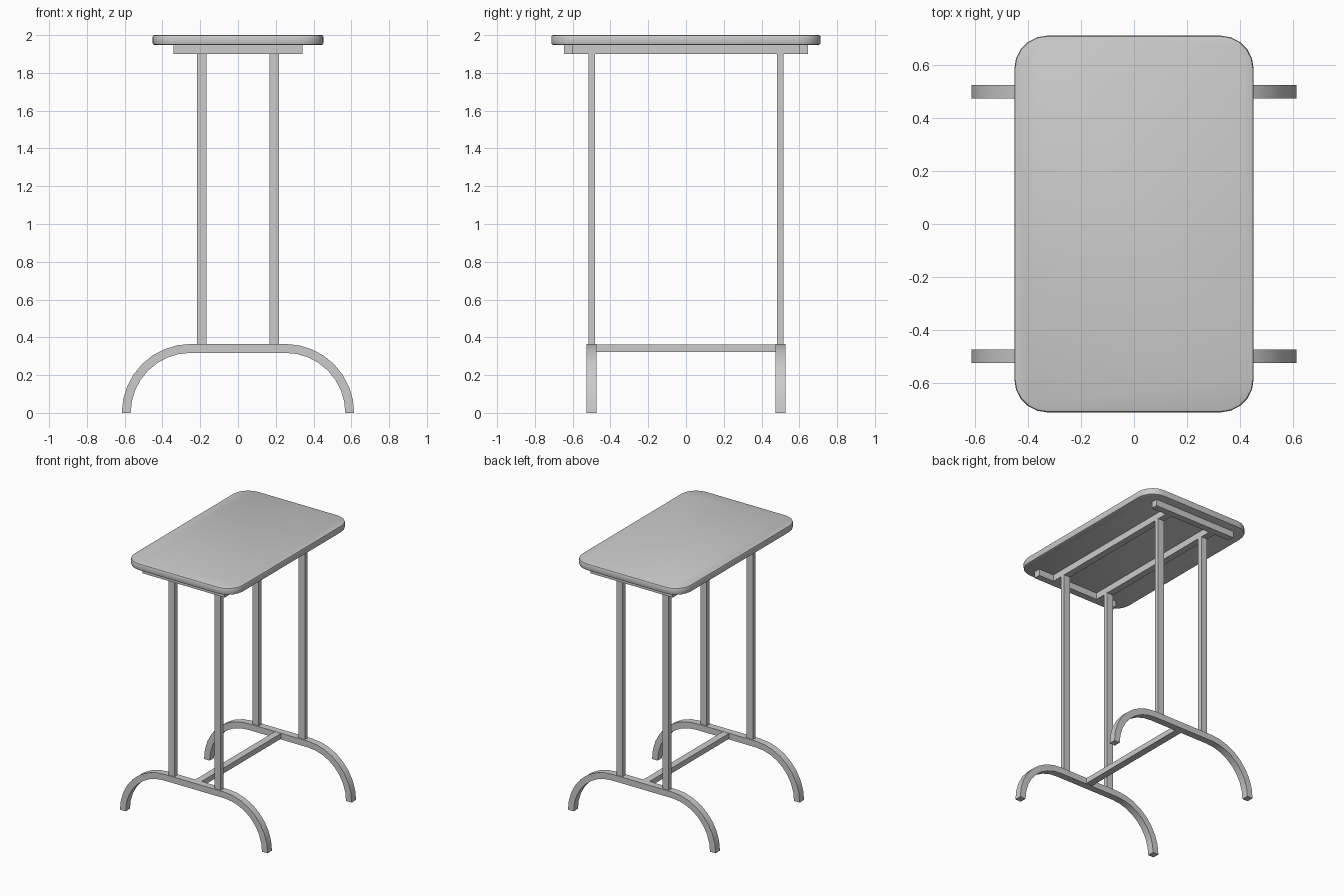
import bpy, bmesh, math
from mathutils import Vector

cube = bpy.data.objects.get("Cube")
if cube:
    bpy.data.objects.remove(cube, do_unlink=True)

grey = bpy.data.materials.new("plain_grey")
grey.use_nodes = True
grey.diffuse_color = (0.6, 0.6, 0.6, 1)
grey.node_tree.nodes["Principled BSDF"].inputs["Base Color"].default_value = (0.6, 0.6, 0.6, 1)


def finish(name, bm, smooth=False):
    bmesh.ops.recalc_face_normals(bm, faces=bm.faces)
    mesh = bpy.data.meshes.new(name)
    bm.to_mesh(mesh)
    bm.free()
    mesh.materials.append(grey)
    obj = bpy.data.objects.new(name, mesh)
    bpy.context.collection.objects.link(obj)
    if smooth:
        bpy.ops.object.select_all(action='DESELECT')
        obj.select_set(True)
        bpy.context.view_layer.objects.active = obj
        bpy.ops.object.shade_smooth_by_angle(angle=math.radians(40))
    return obj


def box_mesh(size, center):
    bm = bmesh.new()
    bmesh.ops.create_cube(bm, size=1)
    bmesh.ops.scale(bm, vec=Vector(size), verts=bm.verts)
    bmesh.ops.translate(bm, vec=Vector(center), verts=bm.verts)
    return bm


def box(name, size, center):
    return finish(name, box_mesh(size, center))


# Table top: rounded corners, then softened rims
bm = box_mesh((0.905, 1.425, 0.052), (0, 0, 1.974))
uprights = [e for e in bm.edges if abs(e.verts[0].co.z - e.verts[1].co.z) > 0.01]
bmesh.ops.bevel(bm, geom=uprights, offset=0.125, segments=5, profile=0.5, affect='EDGES')
rims = [e for e in bm.edges if abs(e.verts[0].co.z - e.verts[1].co.z) < 0.001]
bmesh.ops.bevel(bm, geom=rims, offset=0.01, segments=2, profile=0.5, affect='EDGES')
finish("table_top", bm, smooth=True)


# Arched foot: flat middle with a quarter-circle at each end
def arched_foot(name, y):
    outer, inner, mid, steps = 0.365, 0.318, 0.25, 8
    pairs = []
    for side in (-1, 1):
        for i in range(steps + 1):
            t = i / steps if side < 0 else 1 - i / steps
            a = t * math.pi / 2
            pairs.append([(side * (mid + r * math.cos(a)), r * math.sin(a))
                          for r in (outer, inner)])
    bm = bmesh.new()
    rings = []
    for (ox, oz), (ix, iz) in pairs:
        rings.append([bm.verts.new(p) for p in (
            (ox, y - 0.026, oz), (ox, y + 0.026, oz),
            (ix, y + 0.026, iz), (ix, y - 0.026, iz))])
    for a, b in zip(rings, rings[1:]):
        for k in range(4):
            n = (k + 1) % 4
            bm.faces.new((a[k], a[n], b[n], b[k]))
    bm.faces.new(rings[0])
    bm.faces.new(rings[-1])
    return finish(name, bm, smooth=True)


for end, ys in (("front", -1), ("back", 1)):
    arched_foot(end + "_foot", ys * 0.5)
    # Bar under the table top across each end
    box(end + "_top_crossbar", (0.685, 0.05, 0.05), (0, ys * 0.622, 1.924))
    for side, xs in (("right", -1), ("left", 1)):
        box(f"{end}_{side}_leg", (0.052, 0.034, 1.55), (xs * 0.192, ys * 0.5, 1.13))

# Rails under the table top joining the two end bars
for side, xs in (("right", -1), ("left", 1)):
    box(side + "_top_rail", (0.05, 1.2, 0.05), (xs * 0.192, 0, 1.924))

# Stretcher between the feet
box("stretcher", (0.052, 0.96, 0.04), (0, 0, 0.343))
